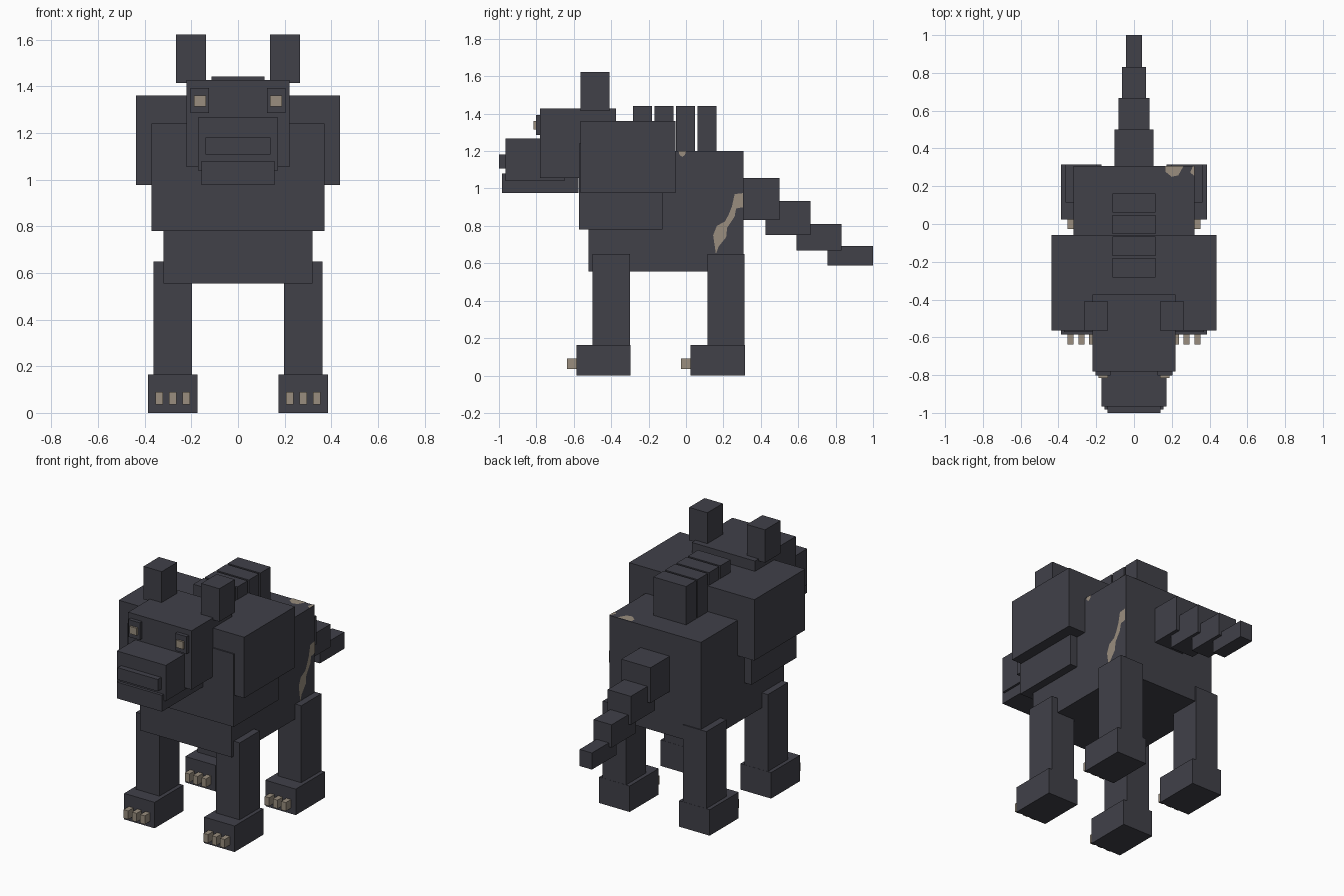
import bpy
import bmesh

old = bpy.data.objects.get("Cube")
if old:
    bpy.data.objects.remove(old, do_unlink=True)


def material(name, rgb):
    m = bpy.data.materials.new(name)
    m.use_nodes = True
    m.diffuse_color = (*rgb, 1)
    m.node_tree.nodes["Principled BSDF"].inputs["Base Color"].default_value = (*rgb, 1)
    return m


FUR = material("charcoal_fur", (0.052, 0.052, 0.066))
BONE = material("tan_bone", (0.32, 0.27, 0.21))


def finish(name, bm, mat):
    mesh = bpy.data.meshes.new(name)
    bm.to_mesh(mesh)
    bm.free()
    mesh.materials.append(mat)
    obj = bpy.data.objects.new(name, mesh)
    bpy.context.collection.objects.link(obj)
    return obj


def box(name, xs, ys, zs, mat=FUR):
    """Box spanning the given (min, max) ranges."""
    bm = bmesh.new()
    bmesh.ops.create_cube(bm, size=1)
    for v in bm.verts:
        v.co = [r[0] if c < 0 else r[1] for c, r in zip(v.co, (xs, ys, zs))]
    return finish(name, bm, mat)


def centred(name, half, ys, zs):
    return box(name, (-half, half), ys, zs)


def pair(name, xs, ys, zs, mat=FUR):
    box("left_" + name, xs, ys, zs, mat)
    box("right_" + name, (-xs[1], -xs[0]), ys, zs, mat)


def patch(name, points):
    """Thin flat plate of bare hide."""
    bm = bmesh.new()
    face = bm.faces.new([bm.verts.new(p) for p in points])
    bmesh.ops.triangulate(bm, faces=[face])
    bmesh.ops.recalc_face_normals(bm, faces=bm.faces[:])
    finish(name, bm, BONE)


# Body
centred("torso", 0.32, (-0.52, 0.308), (0.555, 1.2))
centred("chest", 0.37, (-0.572, -0.125), (0.78, 1.24))
centred("mane", 0.438, (-0.564, -0.057), (0.977, 1.362))

# Back ridges
for i in range(4):
    y = -0.283 + i * 0.1145
    centred(f"back_ridge_{i + 1}", 0.114, (y, y + 0.102), (1.15, 1.442))

# Head
centred("head", 0.221, (-0.78, -0.373), (1.055, 1.427))
centred("muzzle", 0.171, (-0.965, -0.65), (1.04, 1.266))
centred("lower_jaw", 0.157, (-0.983, -0.575), (0.977, 1.08))
centred("nose", 0.14, (-1.0, -0.965), (1.107, 1.182))
pair("ear", (0.138, 0.265), (-0.564, -0.41), (1.414, 1.622))
pair("eye_socket", (0.124, 0.204), (-0.803, -0.77), (1.285, 1.394))
pair("eye", (0.138, 0.188), (-0.815, -0.80), (1.314, 1.36), BONE)

# Legs, feet and claws
for place, leg_y, toe_y, heel_y in (("front", -0.5, -0.585, -0.298),
                                    ("hind", 0.114, 0.025, 0.315)):
    pair(place + "_leg", (0.198, 0.362), (leg_y, heel_y - 0.001), (0.12, 0.65))
    pair(place + "_foot", (0.173, 0.386), (toe_y, heel_y), (0, 0.164))
    for i in range(3):
        x = 0.205 + i * 0.058
        pair(f"{place}_claw_{i + 1}", (x, x + 0.032),
             (toe_y - 0.052, toe_y + 0.01), (0.036, 0.09), BONE)

# Tail stepping down and narrowing
for i, (half, ys, zs) in enumerate((
        (0.102, (0.29, 0.5), (0.832, 1.055)),
        (0.081, (0.424, 0.666), (0.752, 0.932)),
        (0.063, (0.59, 0.832), (0.667, 0.811)),
        (0.043, (0.756, 1.0), (0.587, 0.692)))):
    centred(f"tail_segment_{i + 1}", half, ys, zs)

# Bare patches on the left flank and rump
flank = [(0.16, 0.65), (0.145, 0.75), (0.165, 0.8), (0.21, 0.825), (0.23, 0.865),
         (0.25, 0.915), (0.26, 0.97), (0.306, 0.975), (0.306, 0.9), (0.268, 0.893),
         (0.26, 0.85), (0.22, 0.79), (0.215, 0.74), (0.175, 0.69)]
patch("flank_patch", [(0.323, y, z) for y, z in flank])
shoulder = [(-0.04, 1.2), (-0.035, 1.18), (-0.02, 1.168), (-0.005, 1.18), (0, 1.2)]
patch("shoulder_patch", [(0.323, y, z) for y, z in shoulder])
rump = [(0.165, 0.307), (0.168, 0.275), (0.2, 0.25), (0.235, 0.258), (0.262, 0.307)]
patch("rump_patch", [(x, y, 1.203) for x, y in rump])
edge = [(0.312, 0.307), (0.297, 0.272), (0.32, 0.255), (0.32, 0.307)]
patch("edge_patch", [(x, y, 1.203) for x, y in edge])
